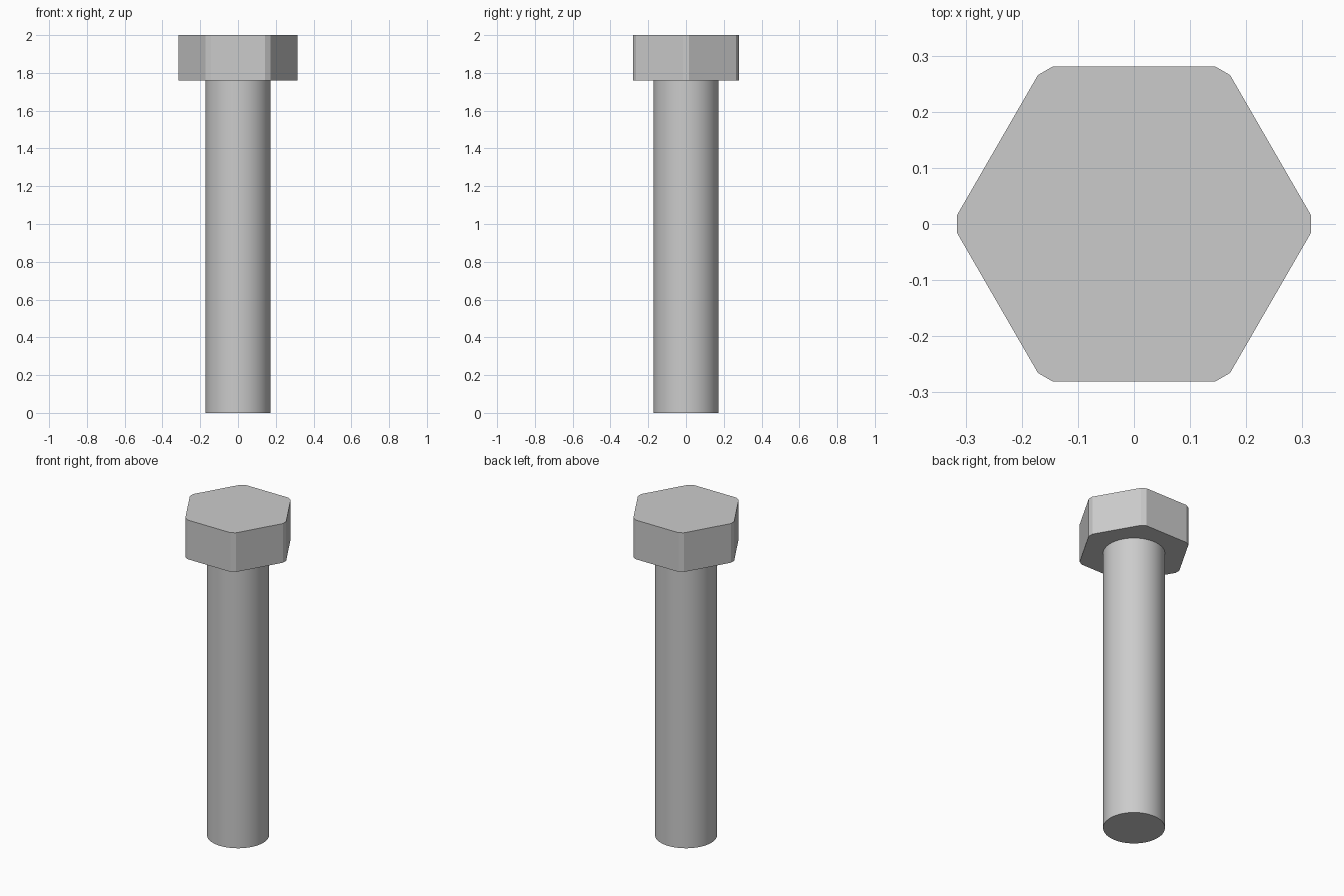
import bpy
import bmesh
from math import cos, sin, pi, radians

if "Cube" in bpy.data.objects:
    bpy.data.objects.remove(bpy.data.objects["Cube"], do_unlink=True)

TOTAL_HEIGHT = 2.0
HEAD_BOTTOM = 1.76
SHAFT_RADIUS = 0.172
CORNER_RADIUS = 0.3245
CHAMFER = 0.018

steel = bpy.data.materials.new("grey steel")
steel.use_nodes = True
grey = (0.6, 0.6, 0.6, 1)
steel.diffuse_color = grey
steel.node_tree.nodes["Principled BSDF"].inputs["Base Color"].default_value = grey


def finish(obj, name, angle):
    obj.name = name
    obj.data.name = name
    obj.data.materials.append(steel)
    bpy.ops.object.select_all(action="DESELECT")
    obj.select_set(True)
    bpy.context.view_layer.objects.active = obj
    bpy.ops.object.shade_smooth_by_angle(angle=radians(angle))


# Round plain shank
bpy.ops.mesh.primitive_cylinder_add(
    vertices=64, radius=SHAFT_RADIUS, depth=HEAD_BOTTOM,
    location=(0, 0, HEAD_BOTTOM / 2))
finish(bpy.context.object, "bolt_shank", 30)

# Hexagonal head with narrow chamfers on its six upright corners
bm = bmesh.new()
ring = [bm.verts.new((CORNER_RADIUS * cos(i * pi / 3),
                      CORNER_RADIUS * sin(i * pi / 3), HEAD_BOTTOM))
        for i in range(6)]
base = bm.faces.new(ring)
extruded = bmesh.ops.extrude_face_region(bm, geom=[base], use_keep_orig=True)
top = [v for v in extruded["geom"] if isinstance(v, bmesh.types.BMVert)]
bmesh.ops.translate(bm, verts=top, vec=(0, 0, TOTAL_HEIGHT - HEAD_BOTTOM))
uprights = [e for e in bm.edges
            if abs(e.verts[0].co.z - e.verts[1].co.z) > 0.1]
bmesh.ops.bevel(bm, geom=uprights, offset=CHAMFER, offset_type="OFFSET",
                segments=1, profile=0.5, affect="EDGES")
bmesh.ops.recalc_face_normals(bm, faces=bm.faces)
mesh = bpy.data.meshes.new("bolt_head")
bm.to_mesh(mesh)
bm.free()
head = bpy.data.objects.new("bolt_head", mesh)
bpy.context.collection.objects.link(head)
finish(head, "bolt_head", 20)
